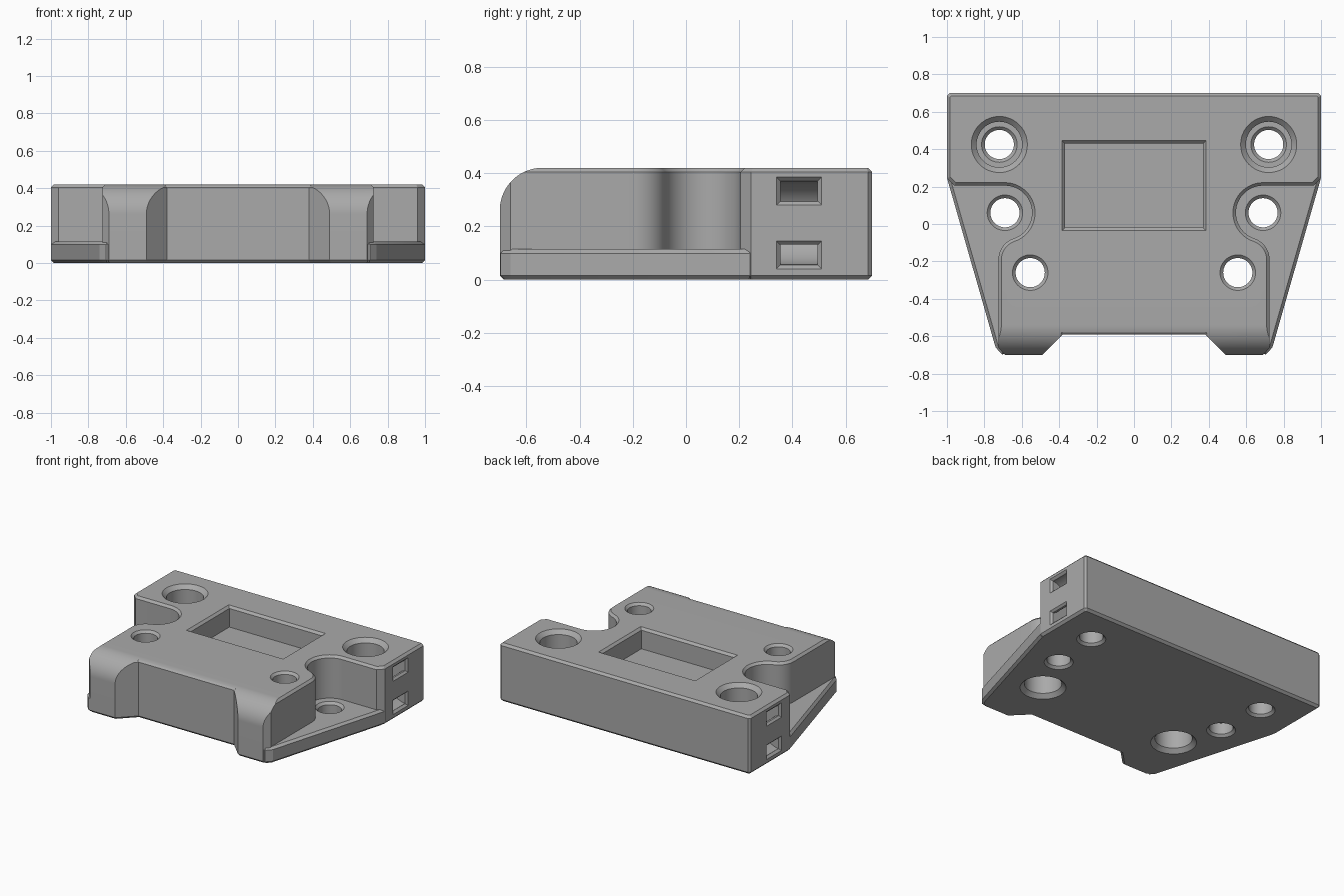
import bpy, bmesh
from math import cos, sin, pi, radians
from mathutils import Vector

cube = bpy.data.objects.get("Cube")
if cube:
    bpy.data.objects.remove(cube, do_unlink=True)

grey = bpy.data.materials.new("plain grey")
grey.use_nodes = True
colour = (0.4, 0.4, 0.4, 1)
grey.diffuse_color = colour
grey.node_tree.nodes["Principled BSDF"].inputs["Base Color"].default_value = colour

TOP, EDGE, LEDGE = 0.42, 0.016, 0.115


def loft(name, loops):
    """Closed solid through matching loops, capped at both ends."""
    bm = bmesh.new()
    rings = [[bm.verts.new(p) for p in loop] for loop in loops]
    n = len(rings[0])
    for a, b in zip(rings, rings[1:]):
        for i in range(n):
            j = (i + 1) % n
            bm.faces.new((a[i], a[j], b[j], b[i]))
    bm.faces.new(rings[0][::-1])
    bm.faces.new(rings[-1])
    bmesh.ops.recalc_face_normals(bm, faces=bm.faces)
    mesh = bpy.data.meshes.new(name)
    bm.to_mesh(mesh)
    bm.free()
    mesh.materials.append(grey)
    ob = bpy.data.objects.new(name, mesh)
    bpy.context.collection.objects.link(ob)
    return ob


def inset(points, d):
    """Mitred inward offset of a flat outline."""
    pts = [Vector(p) for p in points]
    n = len(pts)
    area = sum(pts[i - 1].cross(pts[i]) for i in range(n))
    d = d if area > 0 else -d
    out = []
    for i, p in enumerate(pts):
        e1 = (p - pts[i - 1]).normalized()
        e2 = (pts[(i + 1) % n] - p).normalized()
        n1, n2 = Vector((-e1.y, e1.x)), Vector((-e2.y, e2.x))
        out.append(p + (n1 + n2) * d / (1 + n1.dot(n2)))
    return out


def slab(name, outline, top):
    """Plate with chamfered top and bottom rims."""
    levels = ((0, EDGE), (EDGE, 0), (top - EDGE, 0), (top, EDGE))
    return loft(name, [[(p[0], p[1], z) for p in inset(outline, d)] for z, d in levels])


def arc(cx, cy, r, a, b, steps):
    angles = [radians(a + (b - a) * i / steps) for i in range(steps + 1)]
    return [(cx + r * cos(t), cy + r * sin(t)) for t in angles]


def combine(target, other, operation):
    mod = target.modifiers.new("boolean", 'BOOLEAN')
    mod.operation, mod.solver, mod.object = operation, 'EXACT', other
    bpy.context.view_layer.objects.active = target
    bpy.ops.object.modifier_apply(modifier=mod.name)
    bpy.data.objects.remove(other, do_unlink=True)


def drill(target, x, y, profile):
    """Cut a round stepped hole given as (radius, height) pairs."""
    combine(target, loft("hole_cutter", [
        [(px, py, z) for px, py in arc(x, y, r, 0, 352.5, 47)] for r, z in profile]), 'DIFFERENCE')


# Main body with the side recesses and the front notch in its outline
half = [(0.985, 0.7), (1, 0.685), (1, 0.245), (0.96, 0.205)]
half += arc(0.69, 0.06, 0.145, 90, 251.3, 32)
half += arc(0.605, -0.191, 0.12, 71.3, 0, 14)[1:]
half += [(0.725, -0.66), (0.69, -0.7), (0.49, -0.7), (0.38, -0.59)]
body = slab("bracket_body", half + [(-x, y) for x, y in reversed(half)], TOP)

# Rounded upper front edge
profile = arc(-0.54, 0.26, 0.16, 90, 180, 24) + [(-0.8, 0.26), (-0.8, 0.5), (-0.54, 0.5)]
combine(body, loft("round_cutter", [[(x, y, z) for y, z in profile] for x in (-1.2, 1.2)]),
        'DIFFERENCE')

# Low tapered ledges at the sides
ledge = [(0.95, 0.3), (0.998, 0.24), (0.74, -0.66), (0.705, -0.698),
         (0.55, -0.65), (0.45, 0.1), (0.5, 0.3)]
for s in (1, -1):
    combine(body, slab("side_ledge", [(s * x, y) for x, y in ledge], LEDGE), 'UNION')


# Rectangular pocket in the top
def rect(u, v, hu, hv):
    return [(u - hu, v - hv), (u + hu, v - hv), (u + hu, v + hv), (u - hu, v + hv)]


steps = ((0.27, 0), (TOP - EDGE, 0), (TOP + 0.02, EDGE + 0.02))
combine(body, loft("pocket_cutter", [
    [(x, y, z) for x, y in rect(0, 0.205, 0.37 + d, 0.225 + d)] for z, d in steps]), 'DIFFERENCE')

# Screw holes: rear ones widen upwards, front ones widen downwards
R, RIM, BORE, WIDE = 0.078, 0.095, 0.122, 0.15
FLOOR = 0.2
stepped = [(RIM + 0.02, -0.02), (RIM, 0), (R, 0.017), (R, FLOOR - 0.017), (RIM, FLOOR),
           (BORE, FLOOR), (BORE, TOP - 0.028), (WIDE, TOP), (WIDE + 0.02, TOP + 0.02)]
through = [(RIM + 0.02, -0.02), (RIM, 0), (R, 0.017), (R, LEDGE - 0.017),
           (RIM, LEDGE), (RIM + 0.02, LEDGE + 0.02)]
for s in (1, -1):
    drill(body, s * 0.72, 0.425, stepped)
    drill(body, s * 0.69, 0.06, through)
    drill(body, s * 0.555, -0.26, [(r, TOP - z) for r, z in stepped])

# Curved strap channels joining two chamfered slots on each side
MID = 0.2125
channel = ([(1.05, MID + 0.158)] + arc(1.005, MID, 0.158, 90, 270, 32) + [(1.05, MID - 0.158)]
           + [(1.05, MID - 0.083)] + arc(1.005, MID, 0.083, 270, 90, 32) + [(1.05, MID + 0.083)])
for s in (1, -1):
    combine(body, loft("channel_cutter", [
        [(s * x, y, z) for x, z in channel] for y in (0.355, 0.495)]), 'DIFFERENCE')
    for z0 in (MID - 0.12, MID + 0.12):
        combine(body, loft("slot_cutter", [
            [(s * x, y, z) for y, z in rect(0.425, z0, 0.07 + d, 0.0375 + d)]
            for x, d in ((0.985, 0), (1.02, 0.035))]), 'DIFFERENCE')

# Smooth curves, crisp edges
bpy.ops.object.select_all(action='DESELECT')
body.select_set(True)
bpy.context.view_layer.objects.active = body
bpy.ops.object.shade_smooth_by_angle(angle=radians(25))
